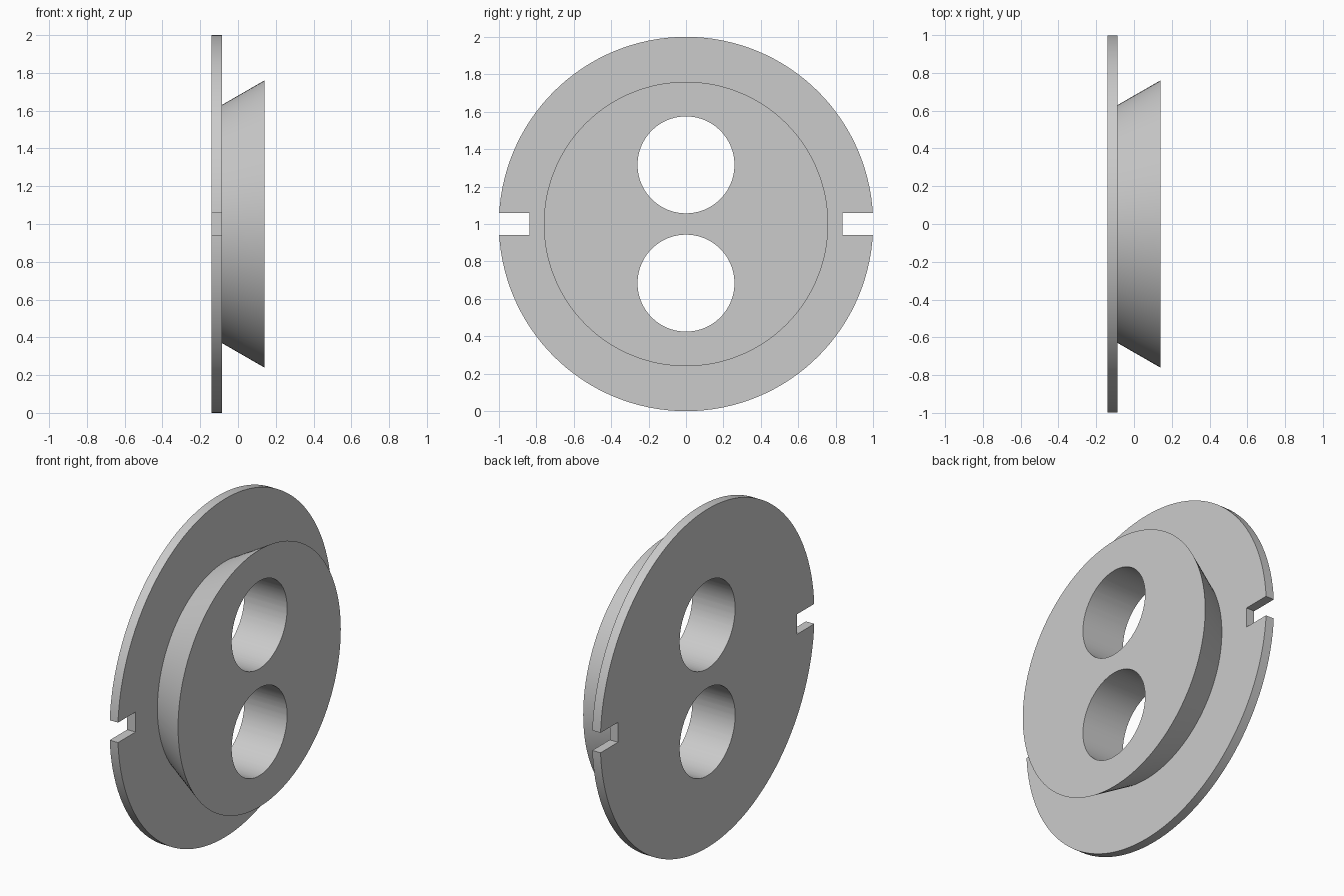
import bpy
import bmesh
from math import radians, tau
from mathutils import Matrix, Vector

cube = bpy.data.objects.get("Cube")
if cube:
    bpy.data.objects.remove(cube, do_unlink=True)

CENTRE = Vector((0, 0, 1))
BACK, STEP, FRONT = -0.14, -0.086, 0.14      # positions along the axis
SEGMENTS = 128

grey = bpy.data.materials.new("plain grey")
grey.use_nodes = True
colour = (0.6, 0.6, 0.6, 1)
grey.diffuse_color = colour
grey.node_tree.nodes["Principled BSDF"].inputs["Base Color"].default_value = colour


def add_object(name, bm):
    bmesh.ops.recalc_face_normals(bm, faces=bm.faces)
    mesh = bpy.data.meshes.new(name)
    bm.to_mesh(mesh)
    bm.free()
    mesh.materials.append(grey)
    obj = bpy.data.objects.new(name, mesh)
    bpy.context.collection.objects.link(obj)
    return obj


def lathe(name, profile):
    """Revolve (x, radius) points about the x axis through CENTRE."""
    bm = bmesh.new()
    verts = [bm.verts.new(CENTRE + Vector((x, 0, r))) for x, r in profile]
    edges = [bm.edges.new(pair) for pair in zip(verts, verts[1:])]
    bmesh.ops.spin(bm, geom=verts + edges, cent=CENTRE, axis=(1, 0, 0),
                   angle=tau, steps=SEGMENTS, use_merge=False)
    bmesh.ops.remove_doubles(bm, verts=bm.verts, dist=0.0001)
    return add_object(name, bm)


def hole_cutter(z):
    bm = bmesh.new()
    place = Matrix.Translation((0, 0, z)) @ Matrix.Rotation(radians(90), 4, 'Y')
    bmesh.ops.create_cone(bm, cap_ends=True, segments=96, radius1=0.259,
                          radius2=0.259, depth=1, matrix=place)
    return add_object("hole_cutter", bm)


def slot_cutter(side):
    bm = bmesh.new()
    inner, outer = 0.835, 1.2
    place = (Matrix.Translation((0, side * (inner + outer) / 2, 1))
             @ Matrix.Diagonal((1, outer - inner, 0.118, 1)))
    bmesh.ops.create_cube(bm, size=1, matrix=place)
    return add_object("slot_cutter", bm)


# Thin flange with a flared hub on its +x face
body = lathe("flanged_hub", [(BACK, 0), (BACK, 1), (STEP, 1),
                             (STEP, 0.63), (FRONT, 0.76), (FRONT, 0)])

# Two through holes and two rim slots
cutters = [hole_cutter(1 + s * 0.316) for s in (-1, 1)]
cutters += [slot_cutter(s) for s in (-1, 1)]
for cutter in cutters:
    cutter.hide_render = True
    mod = body.modifiers.new("cut", 'BOOLEAN')
    mod.operation = 'DIFFERENCE'
    mod.solver = 'EXACT'
    mod.object = cutter

# Bake the cuts and drop the cutters
bpy.context.view_layer.update()
graph = bpy.context.evaluated_depsgraph_get()
cut_mesh = bpy.data.meshes.new_from_object(body.evaluated_get(graph))
body.modifiers.clear()
body.data = cut_mesh
cut_mesh.name = "flanged_hub"
for cutter in cutters:
    bpy.data.objects.remove(cutter, do_unlink=True)

# Smooth round walls with sharp rims
bpy.ops.object.select_all(action='DESELECT')
body.select_set(True)
bpy.context.view_layer.objects.active = body
bpy.ops.object.shade_smooth_by_angle(angle=radians(30))
